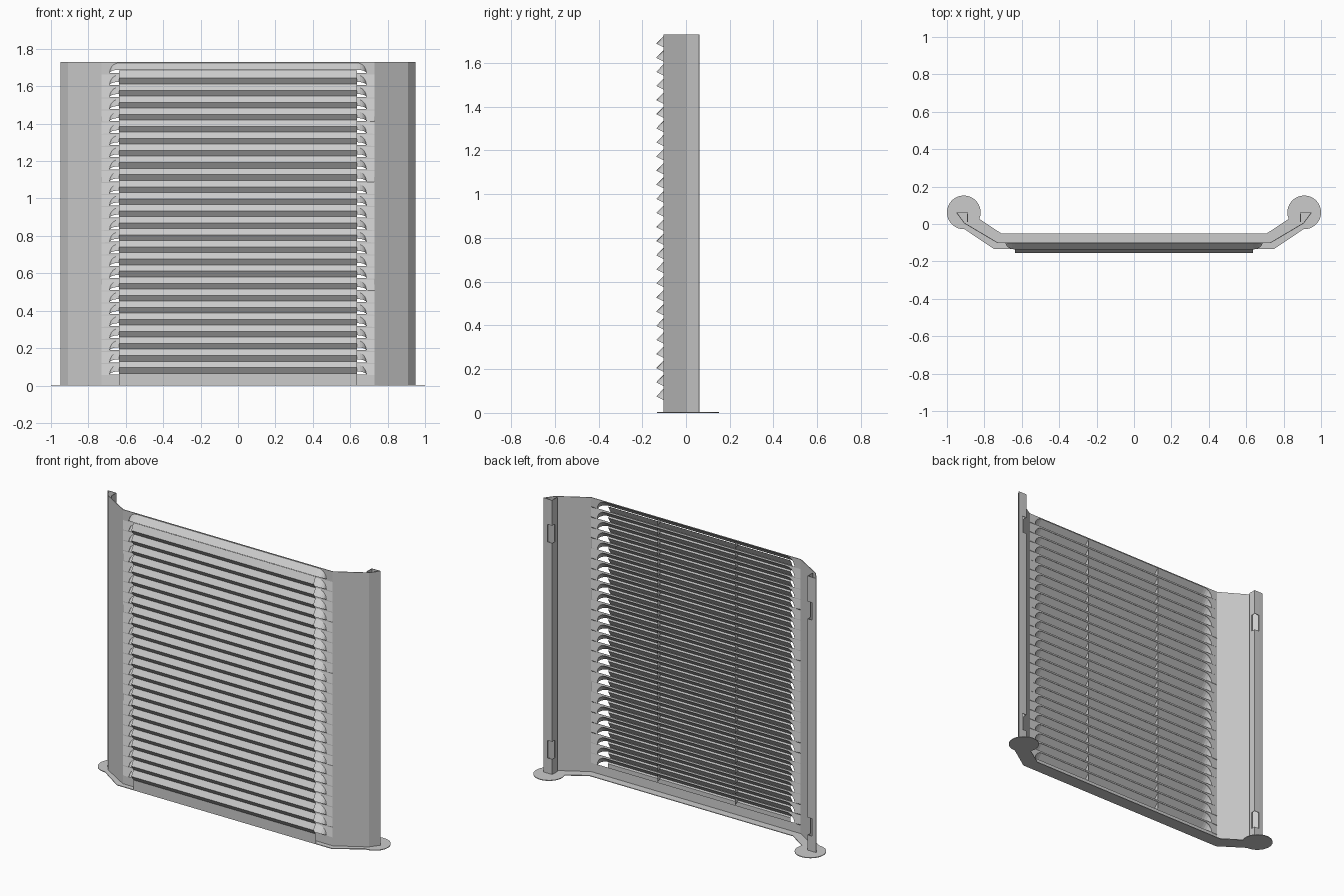
import bpy, bmesh, math

if "Cube" in bpy.data.objects:
    bpy.data.objects.remove(bpy.data.objects["Cube"], do_unlink=True)

metal = bpy.data.materials.new("grey_metal")
metal.use_nodes = True
grey = (0.6, 0.6, 0.6, 1)
metal.diffuse_color = grey
metal.node_tree.nodes["Principled BSDF"].inputs["Base Color"].default_value = grey

HEIGHT = 1.73
PITCH = 0.0645
COUNT = 26
PANEL_Y = -0.1
SLOT_H = 0.055      # height of each slot
HALF = 0.635        # straight half width of each slot
ROUND = 0.052       # width of the rounded slot end
BEND = 0.73         # where the wings start


def build(name, polys, thickness=0):
    """Make one object out of a list of polygons."""
    bm = bmesh.new()
    for poly in polys:
        bm.faces.new([bm.verts.new(p) for p in poly])
    bmesh.ops.remove_doubles(bm, verts=bm.verts, dist=0.0002)
    mesh = bpy.data.meshes.new(name)
    bm.to_mesh(mesh)
    bm.free()
    mesh.materials.append(metal)
    ob = bpy.data.objects.new(name, mesh)
    bpy.context.collection.objects.link(ob)
    if thickness:
        mod = ob.modifiers.new("sheet", "SOLIDIFY")
        mod.thickness = thickness
        mod.offset = 0
    return ob


def wall(a, b, z0, z1):
    """Upright quad between two plan points."""
    return [(*a, z0), (*b, z0), (*b, z1), (*a, z1)]


def mirrored(polys):
    return polys + [[(-x, y, z) for x, y, z in reversed(p)] for p in polys]


# Outline of a slot (quarter round ends) and of the hood lip in front of it
angles = [math.radians(a) for a in (90, 72, 54, 36, 18, 0)]
ends = [(HALF + ROUND * math.sin(a), math.cos(a)) for a in angles]
outline = ends + [(-x, c) for x, c in reversed(ends)]

# Slotted panel, hoods and the fins inside them
panel, hoods, fins = [], [], []
top = HEIGHT
for k in range(COUNT):
    foot = 1.725 - SLOT_H - k * PITCH
    arc = [(x, PANEL_Y, foot + SLOT_H * c) for x, c in outline]
    lip = [(x, PANEL_Y - 0.036 * c, foot + 0.018 * c) for x, c in outline]
    panel.append([(-BEND, PANEL_Y, foot), (-BEND, PANEL_Y, top),
                  (BEND, PANEL_Y, top), (BEND, PANEL_Y, foot)] + arc)
    top = foot - (PITCH - SLOT_H) / 2 if k < COUNT - 1 else 0
    panel.append(wall((-BEND, PANEL_Y), (BEND, PANEL_Y), top, foot))
    for i in range(len(arc) - 1):
        quad = [arc[i], arc[i + 1], lip[i + 1], lip[i]]
        if i == 0:
            quad.pop()
        elif i == len(arc) - 2:
            quad.pop(2)
        hoods.append(quad)
    fins.append([(0.27, PANEL_Y, foot + SLOT_H),
                 (0.27, PANEL_Y - 0.036, foot + 0.018), (0.27, PANEL_Y, foot)])
build("slotted_panel", panel, 0.004)
build("louvre_hoods", hoods)
build("louvre_fins", mirrored(fins))

# Zigzag cover sheet in front of the hoods
zigzag = [(-0.133, 1.685)]
for k in range(COUNT - 1):
    zigzag += [(-0.154, 1.643 - k * PITCH), (-0.133, 1.613 - k * PITCH)]
zigzag.append((-0.133, 0))
build("zigzag_cover", [
    [(-HALF, *a), (-HALF, *b), (HALF, *b), (HALF, *a)]
    for a, b in zip(zigzag, zigzag[1:])])

# Angled side wings
wing = [(BEND, PANEL_Y), (0.907, 0.005), (0.948, 0.06)]
build("side_wings", mirrored([wall(a, b, 0, HEIGHT)
                              for a, b in zip(wing, wing[1:])]), 0.004)

# Folded rear channels, with mounting slots cut across the fold
channel = [(0.948, 0.06), (0.92, 0.06), (0.89, 0.06), (0.89, 0.035), (0.89, 0.012)]
levels = [0, 0.1, 0.21, 1.46, 1.57, HEIGHT]
strips = []
for i, (a, b) in enumerate(zip(channel, channel[1:])):
    for j, (z0, z1) in enumerate(zip(levels, levels[1:])):
        if not (i in (1, 2) and j in (1, 3)):
            strips.append(wall(a, b, z0, z1))
build("rear_channels", mirrored(strips), 0.004)

# Base strip and round feet
right = [(0.75, -0.133), (0.915, -0.022), (0.85, 0.042), (0.71, -0.05)]
base = right + [(-x, y) for x, y in reversed(right)]
build("base_strip", [[(x, y, 0.002) for x, y in base]], 0.004)
for side, label in ((1, "left"), (-1, "right")):
    bpy.ops.mesh.primitive_cylinder_add(vertices=48, radius=0.09, depth=0.004,
                                        location=(side * 0.91, 0.062, 0.002))
    foot_disc = bpy.context.object
    foot_disc.name = label + "_foot"
    foot_disc.data.materials.append(metal)
